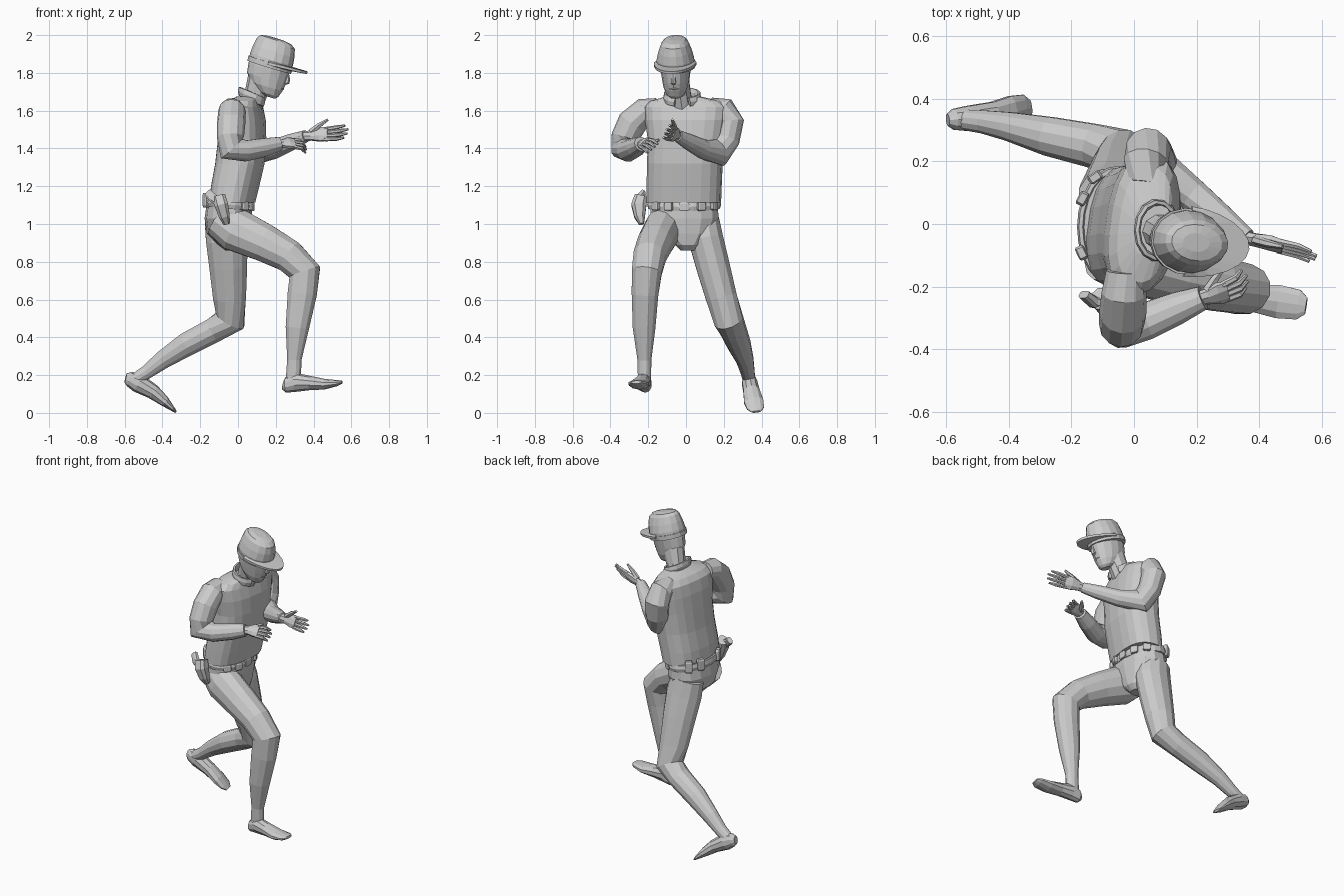
import bpy, bmesh
from math import sin, cos, pi, radians, copysign
from mathutils import Vector, Matrix


def finish(name, bm, mat=None):
    bmesh.ops.recalc_face_normals(bm, faces=bm.faces)
    me = bpy.data.meshes.new(name)
    bm.to_mesh(me)
    bm.free()
    if mat:
        me.transform(mat)
    ob = bpy.data.objects.new(name, me)
    bpy.context.collection.objects.link(ob)
    return ob


def tube(name, secs, ref=(0, 1, 0), n=10, p=2.0, axis=None, closed=False, mat=None):
    """Loft through sections (x, y, z, radius along ref, radius across)."""
    bm, rings = bmesh.new(), []
    pts = [Vector(s[:3]) for s in secs]
    m = len(pts)
    for i, s in enumerate(secs):
        if closed:
            t = (pts[(i + 1) % m] - pts[i - 1]).normalized()
        else:
            a = pts[i] - pts[i - 1] if i else pts[1] - pts[0]
            b = pts[i + 1] - pts[i] if i < m - 1 else a
            t = (a.normalized() + b.normalized()).normalized()
        if axis:
            t = Vector(axis).normalized()
        u = Vector(ref)
        u = (u - t * u.dot(t)).normalized()
        v = t.cross(u)
        ring = []
        for k in range(n):
            c, d = cos(2 * pi * (k + .5) / n), sin(2 * pi * (k + .5) / n)
            c, d = copysign(abs(c) ** (2 / p), c), copysign(abs(d) ** (2 / p), d)
            ring.append(bm.verts.new(pts[i] + u * s[3] * c + v * s[4] * d))
        rings.append(ring)
    for i in range(m if closed else m - 1):
        r, q = rings[i], rings[(i + 1) % m]
        for k in range(n):
            j = (k + 1) % n
            bm.faces.new((r[k], r[j], q[j], q[k]))
    if not closed:
        bm.faces.new(rings[0][::-1])
        bm.faces.new(rings[-1])
    return finish(name, bm, mat)


def box(name, loc, size, yaw=0.0):
    bm = bmesh.new()
    bmesh.ops.create_cube(bm, size=1)
    bmesh.ops.bevel(bm, geom=bm.edges[:], offset=.15, segments=1, affect='EDGES')
    return finish(name, bm, Matrix.Translation(loc) @ Matrix.Rotation(yaw, 4, 'Z')
                  @ Matrix.Diagonal((*size, 1)))


# Shirt body and hips
tube("shirt", [(-.03, -.012, 1.115, .198, .118), (-.015, -.01, 1.2, .199, .124),
               (.01, -.006, 1.32, .2, .127), (.022, 0, 1.45, .203, .124),
               (.026, 0, 1.55, .218, .116), (.026, 0, 1.62, .225, .1),
               (.034, -.003, 1.652, .185, .082), (.055, -.015, 1.675, .09, .06)],
     ref=(.14, 1, 0), n=20, p=2.5, axis=(0, 0, 1))
tube("trouser_hips", [(-.045, -.01, 1.12, .18, .118), (-.052, -.008, 1.03, .185, .125),
                      (-.05, 0, .95, .145, .115), (-.025, .01, .89, .07, .08),
                      (-.02, .012, .86, .04, .045)], n=14, p=2.3, axis=(0, 0, 1))

# Legs: right one steps forward, left one pushes off behind
tube("right_leg", [(-.1, -.1, 1.03, .082, .1), (-.01, -.125, .968, .1, .118),
                   (.14, -.162, .9, .097, .103), (.27, -.192, .83, .089, .09),
                   (.354, -.208, .745, .082, .088), (.34, -.217, .63, .073, .08),
                   (.314, -.222, .45, .062, .064), (.298, -.22, .28, .038, .039),
                   (.293, -.22, .17, .036, .042)], n=12)
tube("left_leg", [(-.075, .09, 1.02, .088, .105), (-.06, .105, .92, .095, .114),
                  (-.052, .142, .78, .092, .104), (-.045, .188, .61, .085, .09),
                  (-.042, .226, .49, .08, .085), (-.13, .25, .437, .072, .068),
                  (-.27, .28, .364, .064, .065), (-.4, .312, .28, .047, .05),
                  (-.48, .326, .218, .038, .038), (-.54, .333, .18, .034, .034)], n=12)
tube("right_foot", [(.238, -.214, .15, .018, .025), (.252, -.216, .147, .035, .04),
                    (.3, -.224, .163, .042, .052), (.38, -.236, .158, .046, .038),
                    (.46, -.248, .152, .056, .028), (.525, -.258, .158, .05, .016),
                    (.55, -.262, .163, .028, .008)])
tube("left_foot", [(-.595, .332, .185, .02, .025), (-.575, .334, .18, .035, .04),
                   (-.53, .337, .158, .042, .05), (-.45, .347, .112, .045, .04),
                   (-.39, .358, .062, .054, .028), (-.35, .368, .025, .048, .014),
                   (-.33, .372, .006, .025, .007)])

# Sleeved arms, each framed on the plane of its elbow bend
tube("right_arm", [(-.028, -.15, 1.612, .055, .062), (-.032, -.22, 1.6, .068, .072),
                   (-.036, -.285, 1.535, .08, .075), (-.04, -.322, 1.46, .074, .072),
                   (-.035, -.328, 1.4, .066, .08), (.04, -.31, 1.387, .062, .056),
                   (.14, -.268, 1.405, .054, .05), (.22, -.236, 1.424, .04, .038)],
     ref=(.2, -.85, .45), n=12)
tube("left_arm", [(.03, .13, 1.612, .055, .058), (.038, .2, 1.602, .07, .07),
                  (.045, .234, 1.54, .074, .074), (.058, .215, 1.45, .072, .07),
                  (.085, .17, 1.378, .066, .078), (.19, .09, 1.396, .054, .052),
                  (.29, .01, 1.437, .043, .043), (.36, -.045, 1.466, .032, .032)],
     ref=(.62, .77, 0), n=12)


# Hands: palm, four fingers fanned across, and a thumb
def hand(side, wrist, fwd, across, length, curl):
    w0, f = Vector(wrist), Vector(fwd).normalized()
    w = Vector(across)
    w = (w - f * w.dot(f)).normalized()
    palm = w.cross(f) if side == "right" else f.cross(w)
    palm = palm if (palm.y > 0) == (side == "right") else -palm
    at = lambda a, b, c: w0 + f * a * length + w * b + palm * c
    tube(side + "_palm", [(*at(-.15, 0, 0), .026, .022), (*at(.12, 0, 0), .029, .02),
                          (*at(.32, .002, 0), .042, .021), (*at(.5, 0, .004), .041, .015)],
         ref=w, n=8)
    for i in range(4):
        b, l = (i - 1.5) * .02, (.42, .5, .48, .4)[3 - i]
        tube(f"{side}_finger_{i + 1}",
             [(*at(.43, b, .003), .011, .012), (*at(.5 + l * .5, b * 1.15, curl * .35), .011, .01),
              (*at(.5 + l * (1 - curl * 4), b * 1.2, curl), .006, .006)], ref=w, n=6)
    tube(side + "_thumb", [(*at(.12, .018, .008), .018, .015), (*at(.32, .045, .025), .014, .013),
                           (*at(.52, .068, .036), .007, .007)], ref=f, n=6)


hand("right", (.22, -.236, 1.424), (1, .24, .08), (0, .75, .6), .165, .045)
hand("left", (.36, -.045, 1.466), (1, -.22, .08), (0, .45, .88), .24, .015)

# Neck and folded collar, open at the front
tube("neck", [(.07, -.02, 1.62, .06, .058), (.095, -.03, 1.69, .058, .06),
              (.128, -.044, 1.78, .06, .075)], axis=(.3, -.1, .95))
collar = []
for k in range(13):
    a = radians(25 + 310 * k / 12)
    collar.append((.075 + .065 * cos(a), -.02 + .09 * sin(a), 1.672 - .03 * cos(a), .026, .011))
tube("collar", collar, ref=(0, 0, 1), n=6)

# Head and cap share one tilted frame
H = (Matrix.Translation((.165, -.055, 1.83)) @ Matrix.Rotation(radians(-7), 4, 'Z')
     @ Matrix.Rotation(radians(17), 4, 'Y'))
tube("head", [(.05, 0, -.15, .03, .03), (.035, 0, -.135, .05, .058),
              (.015, 0, -.1, .066, .09), (.003, 0, -.06, .073, .108),
              (0, 0, -.01, .08, .112), (0, 0, .05, .084, .112)],
     n=14, axis=(0, 0, 1), mat=H)
tube("nose", [(.1, 0, .0, .009, .01), (.112, 0, -.03, .012, .014), (.112, 0, -.053, .016, .016),
              (.1, 0, -.064, .008, .008)], n=6, axis=(0, 0, 1), mat=H)
tube("mouth", [(.094, -.025, -.09, .005, .006), (.102, 0, -.087, .008, .008),
               (.094, .025, -.09, .005, .006)], ref=(0, 0, 1), n=6, mat=H)
tube("cap_crown", [(0, 0, .012, .1, .117), (0, 0, .045, .1, .119), (-.001, 0, .09, .089, .115),
                   (-.003, 0, .132, .073, .106), (-.008, 0, .15, .058, .085),
                   (-.012, 0, .157, .03, .045)], n=16, axis=(0, 0, 1), mat=H)
tube("cap_band", [(0, 0, .0, .105, .121), (0, 0, .028, .107, .124)],
     n=16, axis=(0, 0, 1), mat=H)
bm, rows = bmesh.new(), []
for k in range(13):
    a = radians(-90 + 15 * k)
    reach = .115 + .088 * max(cos(a), 0) ** .3
    inner = (.112 * cos(a), .1 * sin(a))
    outer = (reach * cos(a), .113 * sin(a))
    rows.append([bm.verts.new((*q, z)) for q, z in
                 ((inner, .036), (outer, .028 + .01 * cos(a)), (outer, .014 + .01 * cos(a)),
                  (inner, .014))])
for r, q in zip(rows, rows[1:]):
    for i in range(4):
        bm.faces.new((r[i], q[i], q[(i + 1) % 4], r[(i + 1) % 4]))
bm.faces.new(rows[0])
bm.faces.new(rows[-1])
finish("cap_visor", bm, H)


# Duty belt with buckle and pouches
def on_belt(deg, out=0.0):
    a = radians(deg)
    return (-.05 + (.12 + out) * cos(a), -.01 + (.184 + out) * sin(a), 1.103 - .012 * cos(a))


tube("belt", [(*on_belt(15 * k), .025, .012) for k in range(24)],
     ref=(0, 0, 1), n=6, closed=True)
box("belt_buckle", on_belt(0, .01), (.015, .055, .045))
for i, d in enumerate((-50, -25, 28, 55, 125, 152, 205)):
    x, y, z = on_belt(d, .01)
    box(f"belt_pouch_{i + 1}", (x, y, z + (.012 if d > 100 else 0)),
        (.03, .046, .075 if d > 100 else .045), radians(d))

# Holster with grip on the right hip
tube("holster", [(-.1, -.238, 1.145, .036, .036), (-.088, -.25, 1.1, .042, .038),
                 (-.072, -.245, 1.04, .03, .03), (-.06, -.235, 1.0, .014, .018)], n=8, p=3)
tube("holster_grip", [(-.09, -.255, 1.11, .02, .028), (-.13, -.25, 1.135, .018, .025),
                      (-.16, -.225, 1.165, .014, .022)], n=8, p=3)
